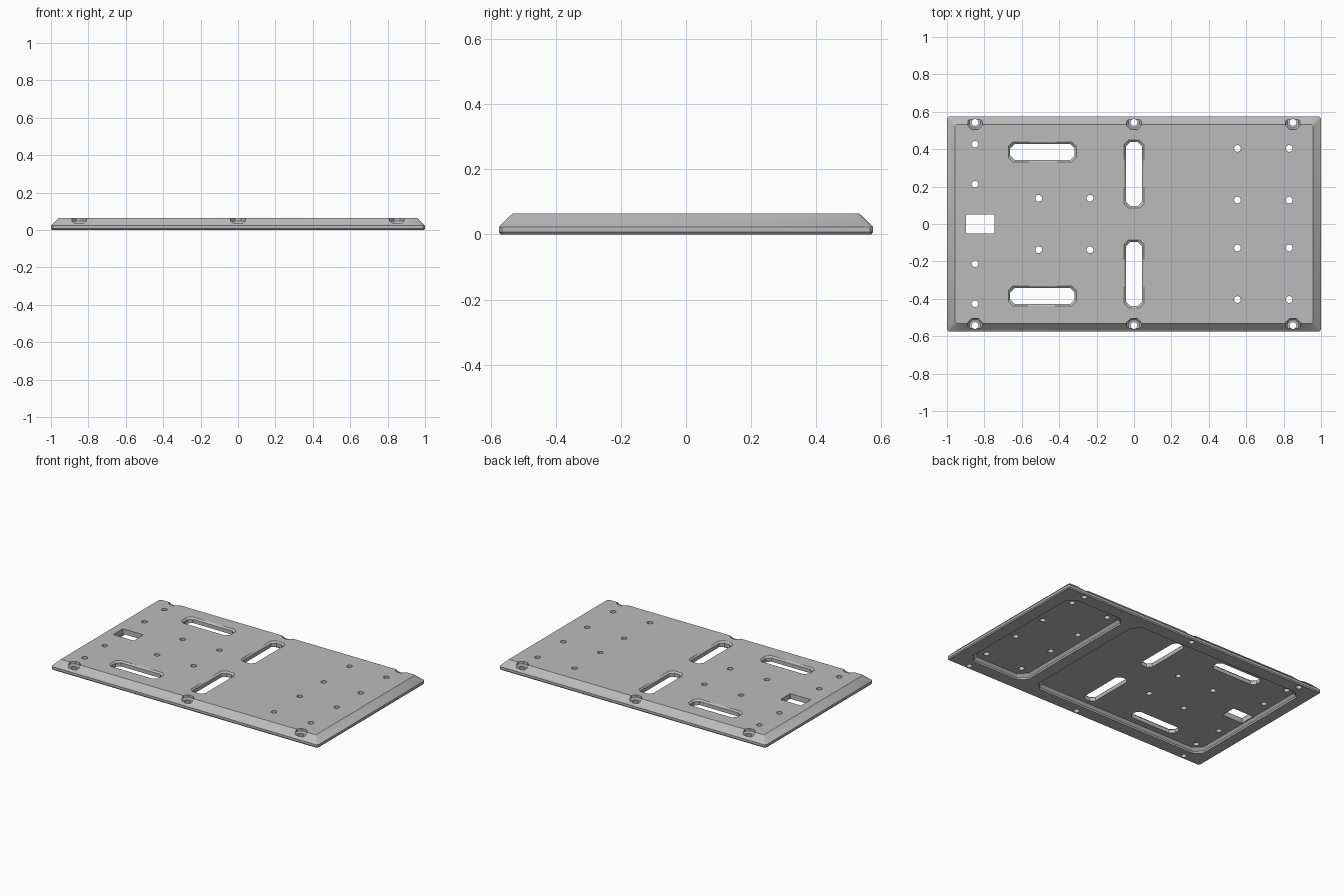
import bpy
import bmesh
import math

if "Cube" in bpy.data.objects:
    bpy.data.objects.remove(bpy.data.objects["Cube"])

grey = bpy.data.materials.new("plain_grey")
grey.use_nodes = True
grey.diffuse_color = (0.5, 0.5, 0.5, 1)
grey.node_tree.nodes["Principled BSDF"].inputs["Base Color"].default_value = (0.5, 0.5, 0.5, 1)


def loft(bm, outlines):
    """Closed solid through a stack of (points, z) outlines, bottom to top."""
    rings = [[bm.verts.new((x, y, z)) for x, y in pts] for pts, z in outlines]
    n = len(rings[0])
    for low, high in zip(rings, rings[1:]):
        for i in range(n):
            j = (i + 1) % n
            bm.faces.new((low[i], low[j], high[j], high[i]))
    bm.faces.new(rings[0][::-1])
    bm.faces.new(rings[-1])


def block(bm, x, y, hx, hy, corner, levels):
    """Rectangle with cut corners, lofted through (inset, z) levels."""
    outlines = []
    for inset, z in levels:
        a, b = hx - inset, hy - inset
        pts = [(a, corner - b), (a, b - corner), (a - corner, b), (corner - a, b),
               (-a, b - corner), (-a, corner - b), (corner - a, -b), (a - corner, -b)]
        outlines.append(([(x + px, y + py) for px, py in pts], z))
    loft(bm, outlines)


def disc(bm, x, y, sides, levels):
    """Regular prism lofted through (radius, z) levels."""
    turn = [2 * math.pi * (i + 0.5) / sides for i in range(sides)]
    loft(bm, [([(x + r * math.cos(t), y + r * math.sin(t)) for t in turn], z)
              for r, z in levels])


def make(name, bm):
    mesh = bpy.data.meshes.new(name)
    bm.to_mesh(mesh)
    bm.free()
    mesh.materials.append(grey)
    obj = bpy.data.objects.new(name, mesh)
    bpy.context.collection.objects.link(obj)
    return obj


def cut(target, cutter):
    cutter.hide_render = True
    mod = target.modifiers.new("cut", "BOOLEAN")
    mod.operation = "DIFFERENCE"
    mod.solver = "EXACT"
    mod.object = cutter
    bpy.context.view_layer.update()
    result = target.evaluated_get(bpy.context.evaluated_depsgraph_get())
    mesh = bpy.data.meshes.new_from_object(result)
    target.modifiers.clear()
    target.data = mesh
    bpy.data.objects.remove(cutter)


HEIGHT = 0.065
THROUGH = [(0.018, -0.05), (0.018, 0.15)]
screws = [(x, y) for x in (-0.85, 0, 0.85) for y in (-0.543, 0.543)]

# Plate with bevelled rim
bm = bmesh.new()
block(bm, 0, 0, 1, 0.575, 0.01,
      [(0.006, 0), (0, 0.007), (0, 0.023), (0.043, HEIGHT)])
plate = make("base_plate", bm)

# Underside recesses and screw pockets in the rim
bm = bmesh.new()
for left, right in ((-0.92, 0.39), (0.47, 0.91)):
    block(bm, (left + right) / 2, 0, (right - left) / 2, 0.485, 0.05,
          [(0, -0.02), (0, 0.012), (0.015, 0.03)])
for x, y in screws:
    disc(bm, x, y, 8, [(0.032, 0.038), (0.042, 0.048), (0.042, 0.15)])
cut(plate, make("recess_cutter", bm))

# Slots, connector window and round holes
bm = bmesh.new()
slot = [(0.01, -0.05), (0.01, HEIGHT - 0.01), (0, HEIGHT), (0, 0.15)]
for side in (-1, 1):
    block(bm, -0.49, side * 0.385, 0.182, 0.053, 0.024, slot)
    block(bm, 0, side * 0.267, 0.053, 0.182, 0.024, slot)
block(bm, -0.822, 0, 0.077, 0.052, 0.002, [(0, -0.05), (0, 0.15)])
holes = list(screws)
for side in (-1, 1):
    holes += [(-0.85, side * y) for y in (0.213, 0.427)]
    holes += [(x, side * 0.138) for x in (-0.51, -0.235)]
    holes += [(x, side * y) for x in (0.553, 0.83) for y in (0.128, 0.404)]
for x, y in holes:
    disc(bm, x, y, 24, THROUGH)
cut(plate, make("opening_cutter", bm))

# Smooth hole walls, keep all other edges sharp
bpy.ops.object.select_all(action="DESELECT")
plate.select_set(True)
bpy.context.view_layer.objects.active = plate
bpy.ops.object.shade_smooth_by_angle(angle=math.radians(30))
